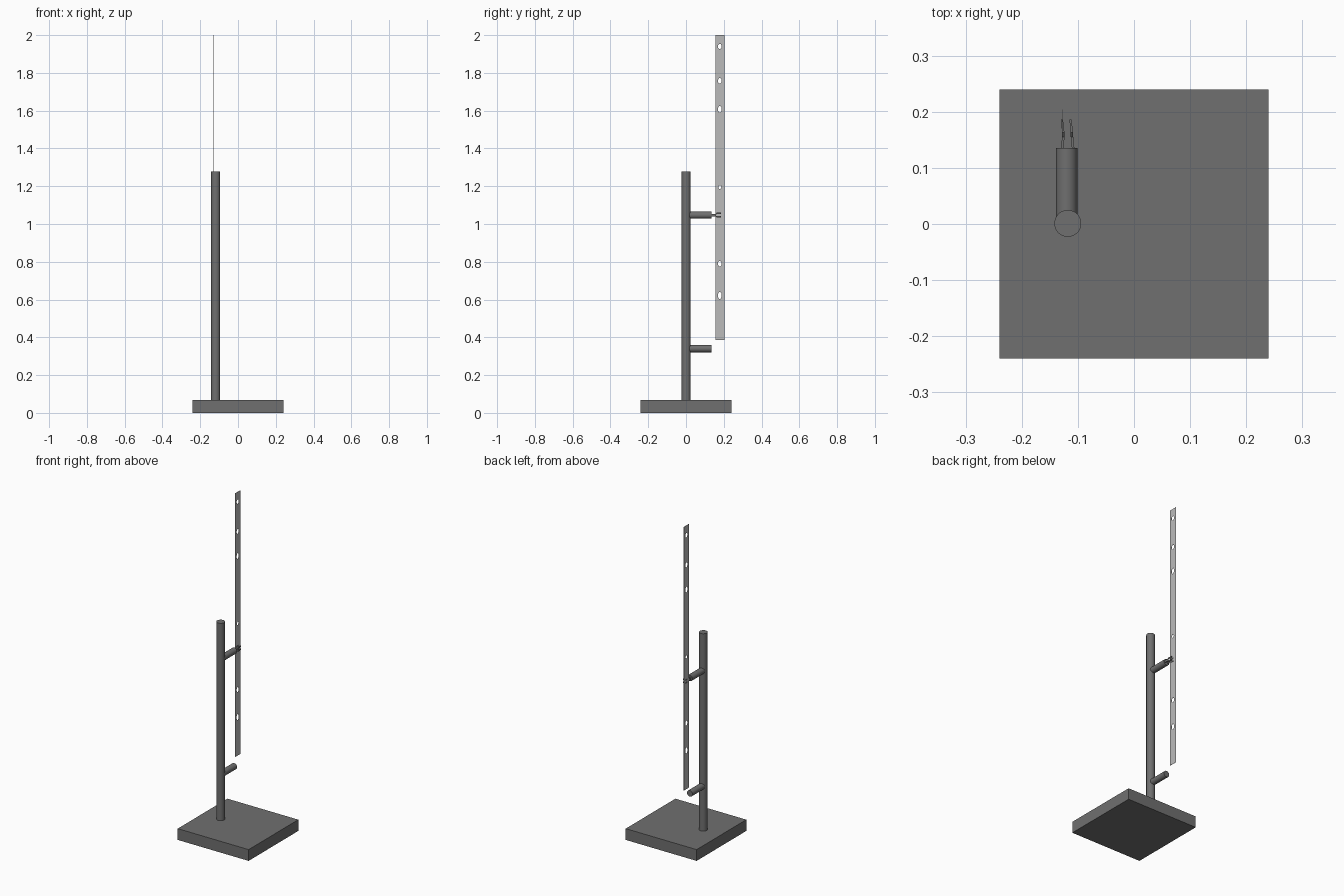
import bpy, bmesh, math
from mathutils import Matrix

if "Cube" in bpy.data.objects:
    bpy.data.objects.remove(bpy.data.objects["Cube"])


def material(name, v):
    m = bpy.data.materials.new(name)
    m.diffuse_color = (v, v, v, 1)
    m.use_nodes = True
    m.node_tree.nodes["Principled BSDF"].inputs["Base Color"].default_value = m.diffuse_color
    return m


dark = material("dark grey metal", 0.16)
light = material("light grey ruler", 0.5)


def finish(bm, name, mat, smooth=False):
    bmesh.ops.recalc_face_normals(bm, faces=bm.faces)
    me = bpy.data.meshes.new(name)
    bm.to_mesh(me)
    bm.free()
    ob = bpy.data.objects.new(name, me)
    bpy.context.collection.objects.link(ob)
    me.materials.append(mat)
    if smooth:
        bpy.ops.object.select_all(action='DESELECT')
        ob.select_set(True)
        bpy.context.view_layer.objects.active = ob
        bpy.ops.object.shade_smooth_by_angle(angle=math.radians(40))
    return ob


def cylinder(name, center, radius, length, along_y=False):
    bm = bmesh.new()
    rot = Matrix.Rotation(math.pi / 2, 4, 'X') if along_y else Matrix()
    bmesh.ops.create_cone(bm, cap_ends=True, segments=32, radius1=radius, radius2=radius,
                          depth=length, matrix=Matrix.Translation(center) @ rot)
    return finish(bm, name, dark, True)


# square foot
bm = bmesh.new()
bmesh.ops.create_cube(bm, size=1, matrix=Matrix.Translation((0, 0, 0.0345))
                      @ Matrix.Diagonal((0.48, 0.48, 0.069, 1)))
finish(bm, "base", dark)

# upright rod and two side arms
cylinder("upright_rod", (-0.118, 0.001, 0.668), 0.024, 1.218)
ARM_X, UPPER_Z, LOWER_Z = -0.12, 1.047, 0.34
for name, z in (("upper_arm", UPPER_Z), ("lower_arm", LOWER_Z)):
    cylinder(name, (ARM_X, 0.0675, z), 0.019, 0.135, True)


# forked clamp jaws: stations of (y, x), each finger a bent bar of boxes
def bar(bm, stations, half_x):
    rings = []
    for x, y, z, half_z in stations:
        rings.append([bm.verts.new((x + sx * half_x, y, z + sz * half_z))
                      for sx, sz in ((-1, -1), (1, -1), (1, 1), (-1, 1))])
    for a, b in zip(rings, rings[1:]):
        for i in range(4):
            j = (i + 1) % 4
            bm.faces.new((a[i], a[j], b[j], b[i]))
    bm.faces.new(rings[0])
    bm.faces.new(rings[-1])


for name, x0, x1, x2 in (("left_jaw", -0.1275, -0.1260, -0.1285),
                         ("right_jaw", -0.1080, -0.1110, -0.1130)):
    bm = bmesh.new()
    bar(bm, [(x0, 0.13, UPPER_Z, 0.007), (x1, 0.160, UPPER_Z, 0.007)], 0.0022)
    for s in (-1, 1):
        bar(bm, [(x1, 0.155, UPPER_Z + s * 0.004, 0.003),
                 (x1, 0.163, UPPER_Z + s * 0.009, 0.004),
                 (x2, 0.186, UPPER_Z + s * 0.009, 0.004)], 0.002)
    finish(bm, name, dark)

# thin ruler strip with oval holes, drawn as a filled flat curve
cu = bpy.data.curves.new("ruler", 'CURVE')
cu.dimensions = '2D'
cu.fill_mode = 'BOTH'
cu.extrude = 0.0004


def outline(points):
    s = cu.splines.new('POLY')
    s.points.add(len(points) - 1)
    for p, (u, v) in zip(s.points, points):
        p.co = (u, v, 0, 1)
    s.use_cyclic_u = True


outline([(0.155, 0.386), (0.204, 0.386), (0.204, 2.0), (0.155, 2.0)])
for z, ru, rv in ((1.94, 0.010, 0.014), (1.758, 0.010, 0.015), (1.607, 0.010, 0.018),
                  (1.195, 0.008, 0.010), (0.79, 0.010, 0.015), (0.622, 0.010, 0.019)):
    outline([(0.179 + ru * math.cos(k * math.tau / 16), z + rv * math.sin(k * math.tau / 16))
             for k in range(16)])
cu.materials.append(light)
ruler = bpy.data.objects.new("ruler", cu)
bpy.context.collection.objects.link(ruler)
# curve x -> world y, curve y -> world z
ruler.matrix_world = Matrix(((0, 0, 1, -0.128), (1, 0, 0, 0), (0, 1, 0, 0), (0, 0, 0, 1)))
bpy.ops.object.select_all(action='DESELECT')
ruler.select_set(True)
bpy.context.view_layer.objects.active = ruler
bpy.ops.object.convert(target='MESH')
